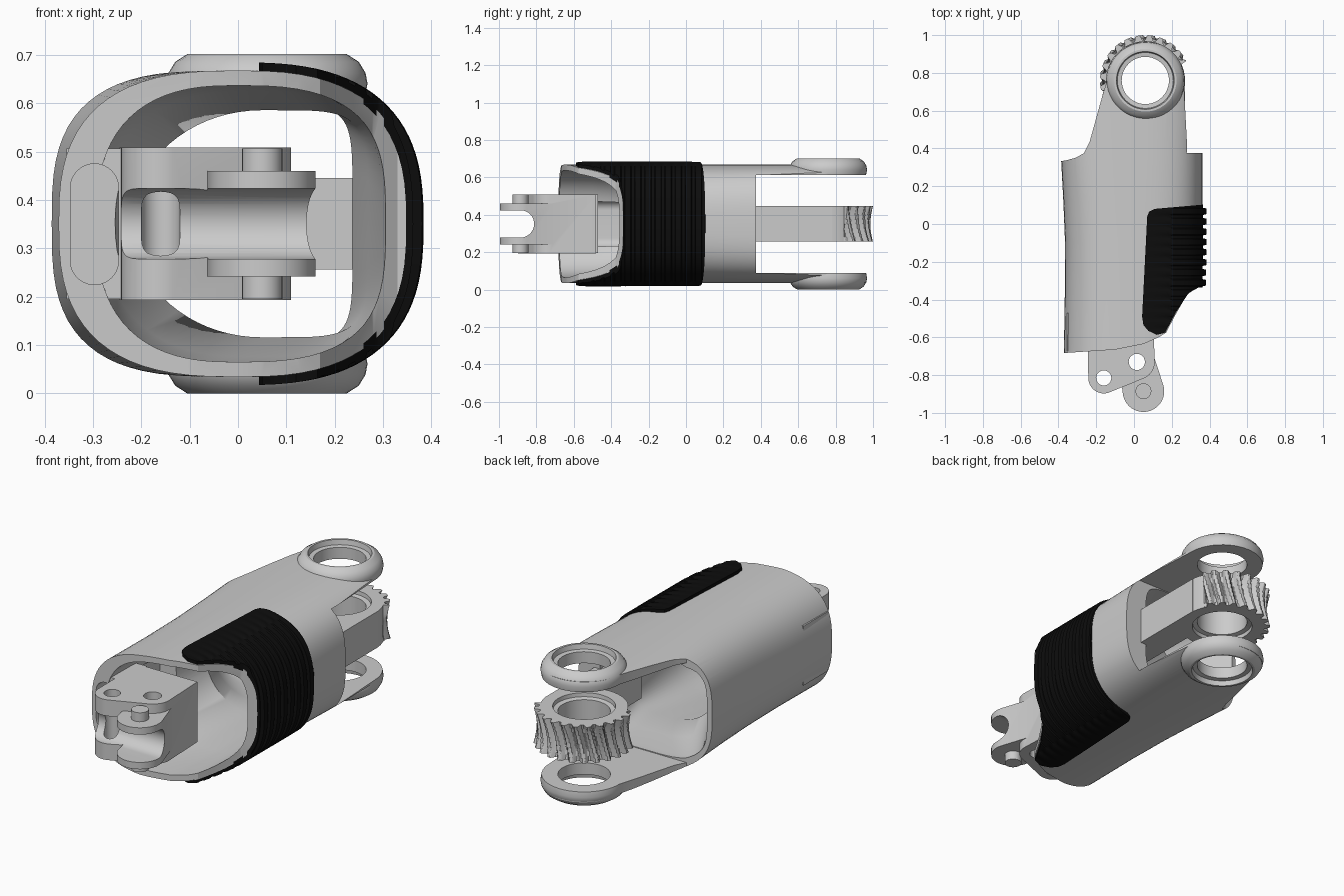
import bpy, bmesh, math
from mathutils import Vector
from mathutils.geometry import convex_hull_2d

if "Cube" in bpy.data.objects:
    bpy.data.objects.remove(bpy.data.objects["Cube"])

ZC = 0.351                    # mirror height
HUB = (0.06, 0.76)            # rear pivot
A, B, C = (-0.16, -0.815), (0.015, -0.73), (0.05, -0.885)  # crank pivots


def make(name, verts, faces):
    me = bpy.data.meshes.new(name)
    bm = bmesh.new()
    vs = [bm.verts.new(v) for v in verts]
    for f in faces:
        bm.faces.new([vs[i] for i in f])
    bmesh.ops.recalc_face_normals(bm, faces=bm.faces)
    bm.to_mesh(me)
    bm.free()
    ob = bpy.data.objects.new(name, me)
    bpy.context.collection.objects.link(ob)
    return ob


def skin(name, rings, closed=False):
    """Bridge equal rings of points; cap the ends unless closed."""
    m, n = len(rings), len(rings[0])
    faces = [(i * n + j, i * n + (j + 1) % n, (i + 1) % m * n + (j + 1) % n, (i + 1) % m * n + j)
             for i in range(m if closed else m - 1) for j in range(n)]
    if not closed:
        faces += [tuple(range(n)), tuple(range((m - 1) * n, m * n))]
    return make(name, [p for r in rings for p in r], faces)


def prism(name, pts, z0, z1):
    return skin(name, [[(x, y, z) for x, y in pts] for z in (z0, z1)])


def box(name, x0, x1, y0, y1, z0, z1):
    return prism(name, [(x0, y0), (x1, y0), (x1, y1), (x0, y1)], z0, z1)


def arc(c, r, a0, a1, n):
    return [(c[0] + r * math.cos(math.radians(a0 + (a1 - a0) * i / n)),
             c[1] + r * math.sin(math.radians(a0 + (a1 - a0) * i / n))) for i in range(n + 1)]


def circle(c, r, n=40):
    return arc(c, r, 0, 360, n)[:-1]


def hull(*groups):
    pts = [Vector(p) for g in groups for p in g]
    return [tuple(pts[i]) for i in convex_hull_2d(pts)]


def along_y(name, pts, y0, y1):
    return skin(name, [[(x, y, z) for x, z in pts] for y in (y0, y1)])


def lathe(name, profile, c, n=48):
    rings = []
    for i in range(n):
        t = 2 * math.pi * i / n
        rings.append([(c[0] + r * math.cos(t), c[1] + r * math.sin(t), z) for r, z in profile])
    return skin(name, rings, True)


def boolean(ob, other, op='DIFFERENCE'):
    m = ob.modifiers.new("cut", 'BOOLEAN')
    m.operation, m.solver, m.object = op, 'EXACT', other
    bpy.context.view_layer.objects.active = ob
    bpy.ops.object.modifier_apply(modifier=m.name)
    bpy.data.objects.remove(other)
    return ob


def section(y, xl, xr, hz, nl, nr, cx=0.0, n=72):
    """Superellipse cross-section with separate left and right roundness."""
    ring = []
    for i in range(n):
        t = 2 * math.pi * i / n
        c, s = math.cos(t), math.sin(t)
        a, e = (xr - cx, nr) if c >= 0 else (cx - xl, nl)
        ring.append((cx + a * math.copysign(abs(c) ** (2 / e), c), y,
                     ZC + hz * math.copysign(abs(s) ** (2 / e), s)))
    return ring


# Outer shell: lofted body trimmed by the plan outline with its fork arms
shell = skin("shell", [section(-0.8, -0.373, 0.35, 0.317, 2.7, 2.7),
                       section(-0.35, -0.366, 0.358, 0.317, 2.7, 2.7),
                       section(-0.1, -0.365, 0.362, 0.317, 2.8, 2.8),
                       section(0.12, -0.374, 0.363, 0.317, 2.9, 2.9),
                       section(0.38, -0.388, 0.363, 0.317, 3.1, 3.1),
                       section(1.1, -0.388, 0.363, 0.317, 3.3, 3.3)])
plan = [(-0.5, -0.683), (-0.37, -0.683), (-0.1, -0.665), (0.05, -0.635), (0.13, -0.6),
        (0.17, -0.575), (0.22, -0.48), (0.28, -0.375), (0.33, -0.337), (0.5, -0.33),
        (0.5, 0.378), (0.283, 0.378)] + arc(HUB, 0.203, 0, 180, 24) + [
        (-0.17, 0.67), (-0.235, 0.435), (-0.265, 0.375), (-0.31, 0.35), (-0.36, 0.337), (-0.5, 0.315)]
boolean(shell, prism("trim", plan, -0.2, 1), 'INTERSECT')
boolean(shell, skin("cavity", [section(-0.8, -0.295, 0.32, 0.287, 2.6, 2.8),
                               section(-0.5, -0.29, 0.32, 0.285, 2.6, 2.8),
                               section(-0.3, -0.28, 0.30, 0.275, 2.4, 3.2, 0.02),
                               section(0.05, -0.22, 0.27, 0.235, 2.0, 5, 0.05),
                               section(0.2, -0.29, 0.237, 0.245, 2.6, 6, 0.03),
                               section(0.34, -0.36, 0.237, 0.258, 4, 6),
                               section(0.6, -0.38, 0.237, 0.258, 4, 6)]))
boolean(shell, box("fork_gap", -1, 1, 0.375, 1.2, ZC - 0.262, ZC + 0.262))
boolean(shell, prism("pivot_hole", circle(HUB, 0.14), -0.2, 1))

# Mounting wall on the left, with the long rounded slot
slot = hull(circle((-0.297, 0.425), 0.05), circle((-0.297, 0.275), 0.05))
boolean(shell, along_y("slot_cut", slot, -0.9, -0.15))
wall = box("mounting_wall", -0.355, -0.2, -0.672, -0.47, 0.195, 0.507)
boolean(wall, along_y("slot_cut", slot, -0.9, -0.15))

# Fork rings, top and bottom
ring_profile = [(0.125, 0.262), (0.203, 0.262), (0.208, 0.29), (0.204, 0.312), (0.19, 0.335),
                (0.165, 0.351), (0.153, 0.351), (0.148, 0.325), (0.125, 0.322)]
rings = [lathe("fork_ring_" + n, [(r, ZC + s * z) for r, z in ring_profile], HUB)
         for n, s in (("top", 1), ("bottom", -1))]

# Worm wheel: twisted teeth on the rear half, plain hub on the front
cols, teeth, steps = 240, 24, 8
gear_rings = []
for i in range(cols):
    t = 2 * math.pi * i / cols
    toothed = 25 <= math.degrees(t) <= 202
    col = [(0.15, ZC - 0.095)]
    for k in range(steps + 1):
        u = 2 * k / steps - 1
        p = (teeth * i / cols + 0.35 * u) % 1
        groove = min(1, max(0, 1.6 - 5 * abs(p - 0.5)))
        r = 0.24 - 0.014 * (1 - u * u) - 0.028 * groove if toothed else 0.21
        col.append((r, ZC + 0.095 * u))
    col += [(0.15, ZC + 0.095), (0.148, ZC + 0.075), (0.125, ZC + 0.07),
            (0.125, ZC - 0.07), (0.148, ZC - 0.075)]
    gear_rings.append([(HUB[0] + r * math.cos(t), HUB[1] + r * math.sin(t), z) for r, z in col])
wheel = skin("worm_wheel", gear_rings, True)

# Bar joining the wheel to the right wall
bar = box("wheel_bar", 0.12, 0.27, 0.2, 0.78, ZC - 0.095, ZC + 0.095)
boolean(bar, prism("bore", circle(HUB, 0.16), 0, 1))

# Front crank: outer plates and core, slotted, drilled and pinned
base = [(-0.245, -0.48), (0.1, -0.48)]


def drill(ob):
    for c, r in ((A, 0.04), (B, 0.043)):
        boolean(ob, prism("drill", circle(c, r, 24), -0.1, 1))


def fork_slot(ob):
    u = hull(circle((-0.885, ZC), 0.073, 32), [(-1.2, ZC - 0.073), (-1.2, ZC + 0.073)])
    boolean(ob, skin("fork_slot", [[(x, y, z) for y, z in u] for x in (-0.6, 0.6)]))


crank = prism("crank_body", hull(circle(A, 0.082), circle(B, 0.095), base), 0.193, 0.509)
boolean(crank, prism("crank_tip", hull(circle(B, 0.095), circle(C, 0.11)), 0.242, 0.46), 'UNION')
fork_slot(crank)
drill(crank)
pins = [prism("crank_pin_" + n, circle(C, 0.042, 24), *z)
        for n, z in (("top", (0.43, 0.507)), ("bottom", (0.195, 0.272)))]

# Ribbed black grip pad wrapping the right side
ribs = []
y = -0.65
while y < 0.2:
    for dy, xr in ((0, 0.384), (0.03, 0.384), (0.034, 0.366), (0.05, 0.366)):
        taper = 0.012 * max(0, -y - 0.1)
        ribs.append(section(y + dy, -0.37, xr - taper, 0.334, 2.65, 2.65, n=96))
    y += 0.054
pad = skin("grip_pad", ribs)
pad_plan = [(0.07, 0.04), (0.08, 0.065), (0.11, 0.08), (0.37, 0.103), (0.5, 0.1), (0.5, -0.335),
            (0.34, -0.337), (0.29, -0.365), (0.22, -0.47), (0.165, -0.575), (0.12, -0.587),
            (0.075, -0.565), (0.05, -0.535), (0.043, -0.49)]
boolean(pad, prism("pad_trim", pad_plan, -0.2, 1), 'INTERSECT')
boolean(pad, skin("pad_core", [section(v, -0.36, 0.348, 0.31, 2.7, 2.7) for v in (-0.9, 0.5)]))
black = bpy.data.materials.new("black_rubber")
black.diffuse_color = (0.004, 0.004, 0.004, 1)
black.use_nodes = True
black.node_tree.nodes["Principled BSDF"].inputs["Base Color"].default_value = black.diffuse_color
pad.data.materials.clear()
pad.data.materials.append(black)
for f in pad.data.polygons:
    f.material_index = 0

# Smooth shading with sharp edges kept
bpy.ops.object.select_all(action='DESELECT')
for ob in [shell, wall, wheel, bar, crank, pad] + rings + pins:
    ob.select_set(True)
bpy.context.view_layer.objects.active = shell
bpy.ops.object.shade_smooth_by_angle(angle=math.radians(30))
